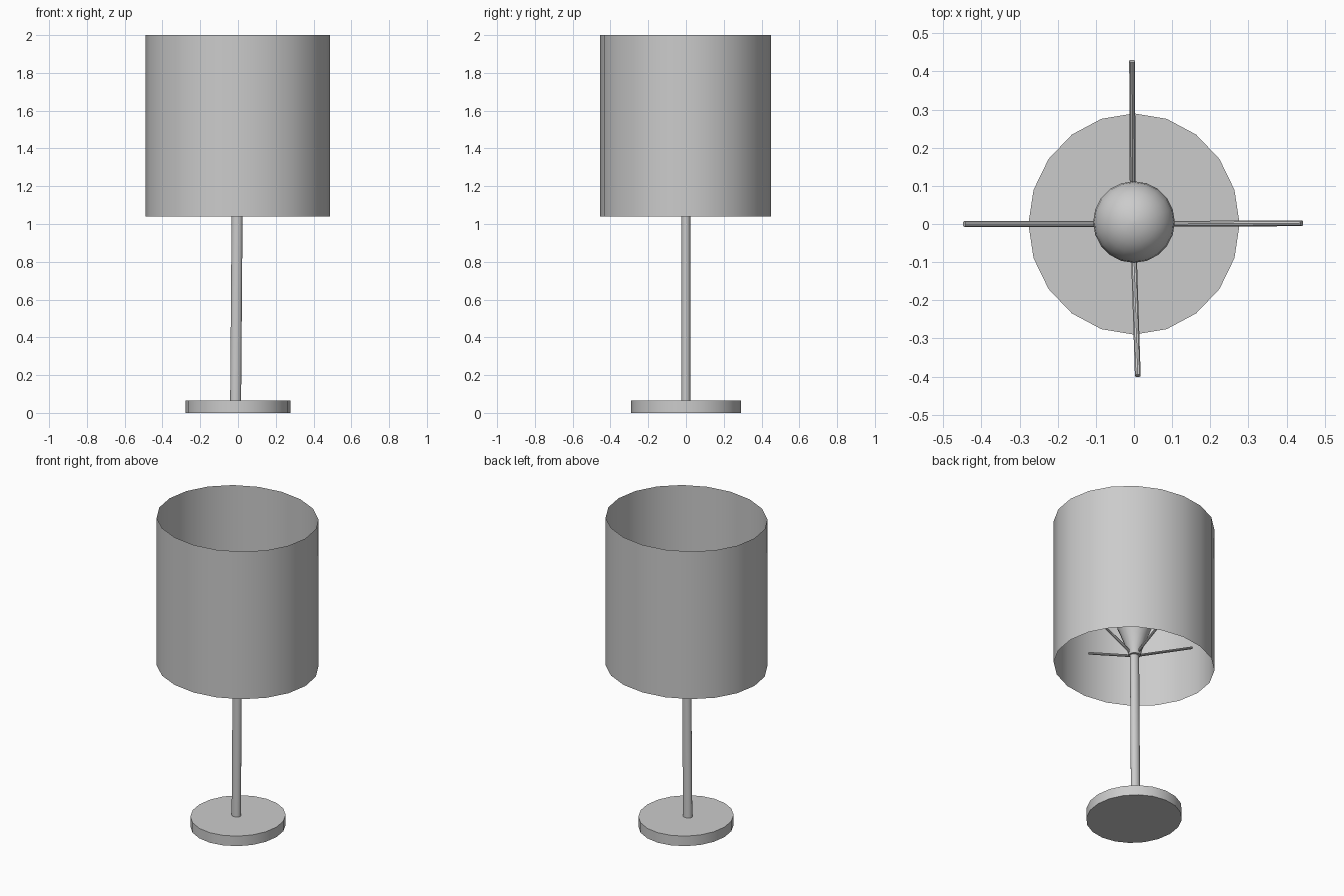
import bpy, bmesh, math
from mathutils import Vector

if "Cube" in bpy.data.objects:
    bpy.data.objects.remove(bpy.data.objects["Cube"])


def finish(name, bm):
    bmesh.ops.recalc_face_normals(bm, faces=bm.faces)
    mesh = bpy.data.meshes.new(name)
    bm.to_mesh(mesh)
    bm.free()
    obj = bpy.data.objects.new(name, mesh)
    bpy.context.collection.objects.link(obj)
    bpy.ops.object.select_all(action='DESELECT')
    obj.select_set(True)
    bpy.context.view_layer.objects.active = obj
    bpy.ops.object.shade_smooth_by_angle(angle=math.radians(35))
    return obj


def lathe(name, rings, sides=20, caps=True):
    """Loft elliptical rings given as (cx, cy, z, rx, ry)."""
    bm = bmesh.new()
    loops = []
    for cx, cy, z, rx, ry in rings:
        loops.append([bm.verts.new((cx + rx * math.cos(2 * math.pi * i / sides),
                                    cy + ry * math.sin(2 * math.pi * i / sides), z))
                      for i in range(sides)])
    for a, b in zip(loops, loops[1:]):
        for i in range(sides):
            j = (i + 1) % sides
            bm.faces.new((a[i], a[j], b[j], b[i]))
    if caps:
        bm.faces.new(loops[0])
        bm.faces.new(loops[-1])
    return finish(name, bm)


def rod(name, start, end, radius, sides=10):
    start, end = Vector(start), Vector(end)
    bm = bmesh.new()
    bmesh.ops.create_cone(bm, cap_ends=True, segments=sides, radius1=radius,
                          radius2=radius, depth=(end - start).length)
    turn = (end - start).to_track_quat('Z', 'Y').to_matrix().to_4x4()
    turn.translation = (start + end) / 2
    bmesh.ops.transform(bm, matrix=turn, verts=bm.verts)
    return finish(name, bm)


# Foot disc
lathe("base", [(0, 0, 0, 0.277, 0.29), (0, 0, 0.065, 0.277, 0.29)])

# Slightly leaning pole
lathe("pole", [(-0.013, 0, 0, 0.029, 0.024), (-0.004, 0, 1.13, 0.029, 0.024)])

# Thin open drum shade
lathe("shade", [(-0.002, -0.002, 1.04, 0.489, 0.453),
                (-0.002, -0.002, 2.0, 0.489, 0.453)], caps=False)

# Bulb: tapered neck running into a globe
globe_z, globe_r = 1.33, 0.107
profile = [(1.11, 0.035), (1.15, 0.045), (1.23, 0.075)]
for k in range(9):
    a = math.radians(-30 + 14.5 * k)
    profile.append((globe_z + globe_r * math.sin(a), globe_r * math.cos(a)))
lathe("bulb", [(0, 0.005, z, r, r) for z, r in profile])

# Four arms rising from the pole towards the shade
tips = {"left": (-0.445, 0, 1.33), "right": (0.44, 0.002, 1.33),
        "back": (-0.005, 0.427, 1.32), "front": (0.01, -0.398, 1.30)}
for side, tip in tips.items():
    rod(side + "_arm", (-0.003, 0, 1.11), tip, 0.008)
